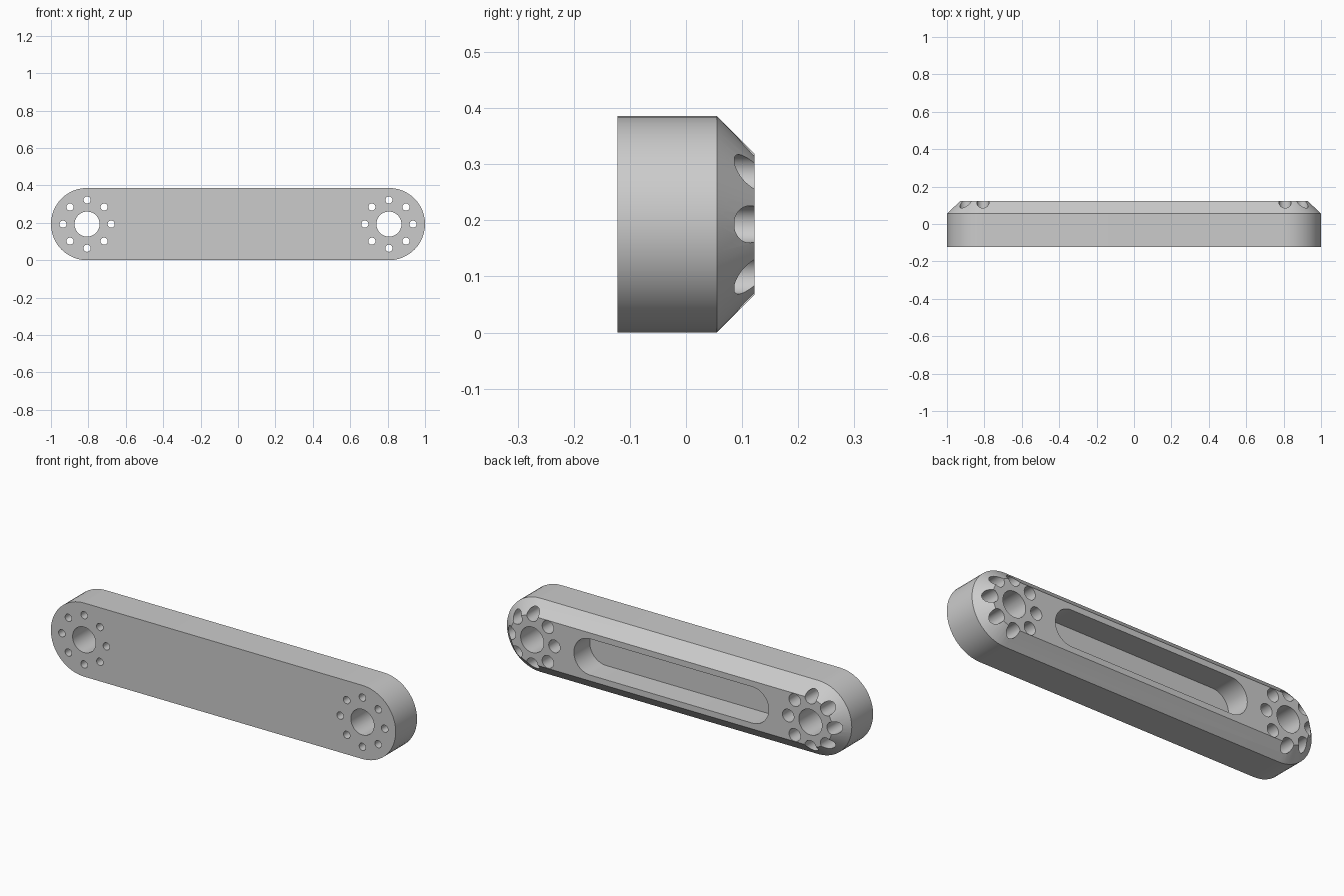
import bpy, bmesh
from math import pi, sin, cos, radians

cube = bpy.data.objects.get("Cube")
if cube:
    bpy.data.objects.remove(cube, do_unlink=True)

RADIUS, REACH, DEPTH = 0.193, 0.807, 0.122   # end radius, end centre, half depth
CHAMFER = 0.067
MID = RADIUS                                  # height of the long axis


def outline(cx, cz, half, r, n=24):
    """Rounded slot outline; a circle when half is zero."""
    pts = []
    for side, start in ((1, -pi / 2), (-1, pi / 2)):
        for i in range(n + 1):
            a = start + pi * i / n
            pts.append((cx + side * half + r * cos(a), cz + r * sin(a)))
    return pts


def loft(bm, cx, cz, half, profile):
    """Solid along y from (radius, y) pairs."""
    rings = [[bm.verts.new((x, y, z)) for x, z in outline(cx, cz, half, r)]
             for r, y in profile]
    count = len(rings[0])
    for a, b in zip(rings, rings[1:]):
        for i in range(count):
            j = (i + 1) % count
            bm.faces.new((a[i], a[j], b[j], b[i]))
    bm.faces.new(rings[0])
    bm.faces.new(rings[-1])


def make_object(name, bm):
    bmesh.ops.remove_doubles(bm, verts=bm.verts, dist=1e-5)
    bmesh.ops.recalc_face_normals(bm, faces=bm.faces)
    mesh = bpy.data.meshes.new(name)
    bm.to_mesh(mesh)
    bm.free()
    obj = bpy.data.objects.new(name, mesh)
    bpy.context.collection.objects.link(obj)
    return obj


# Arm body with rounded ends and a chamfered back edge
bm = bmesh.new()
loft(bm, 0, MID, REACH, [(RADIUS, -DEPTH), (RADIUS, DEPTH - CHAMFER),
                         (RADIUS - CHAMFER, DEPTH)])
arm = make_object("link_arm", bm)

# Cutters: shaft holes, rings of counterbored screw holes, back pocket
bm = bmesh.new()
for side in (-1, 1):
    cx = side * REACH
    loft(bm, cx, MID, 0, [(0.067, -0.2), (0.067, 0.2)])
    for k in range(8):
        a = k * pi / 4
        loft(bm, cx + 0.129 * cos(a), MID + 0.129 * sin(a), 0,
             [(0.019, -0.2), (0.019, -0.04), (0.033, -0.04), (0.033, 0.2)])
loft(bm, 0, MID, 0.47, [(0.095, -0.01), (0.095, 0.2)])
cutter = make_object("hole_cutter", bm)
cutter.hide_render = True

# Cut the openings
cut = arm.modifiers.new("openings", 'BOOLEAN')
cut.operation = 'DIFFERENCE'
cut.solver = 'EXACT'
cut.object = cutter
bpy.ops.object.select_all(action='DESELECT')
arm.select_set(True)
bpy.context.view_layer.objects.active = arm
bpy.ops.object.modifier_apply(modifier=cut.name)
bpy.data.objects.remove(cutter, do_unlink=True)

# Plain grey finish
grey = bpy.data.materials.new("plain_grey")
grey.use_nodes = True
colour = (0.6, 0.6, 0.6, 1)
grey.diffuse_color = colour
grey.node_tree.nodes["Principled BSDF"].inputs["Base Color"].default_value = colour
arm.data.materials.clear()
arm.data.materials.append(grey)
for face in arm.data.polygons:
    face.material_index = 0
bpy.ops.object.shade_smooth_by_angle(angle=radians(30))
